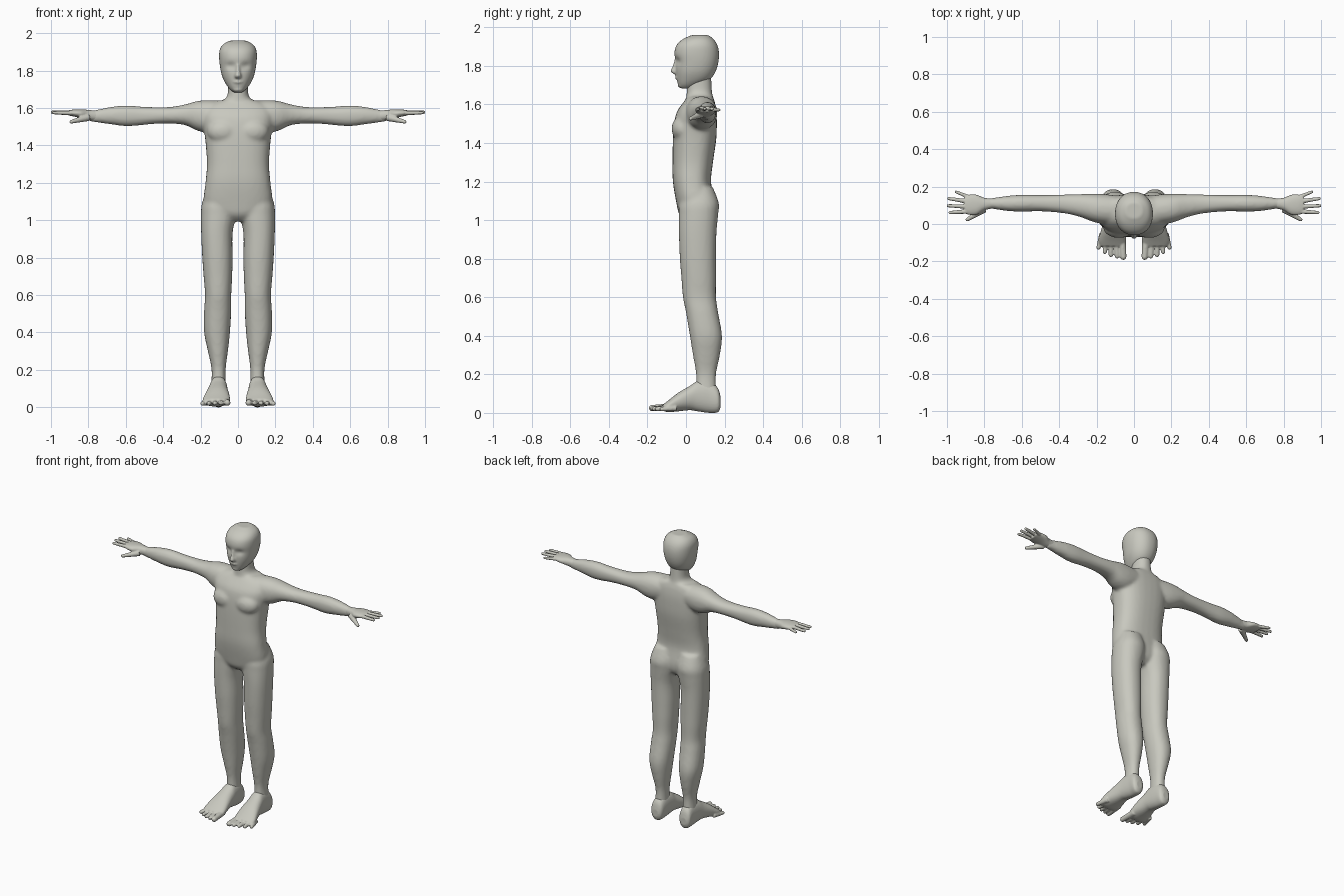
import bpy, bmesh, math
from mathutils import Vector, Matrix

skin = bpy.data.materials.new("clay_grey")
skin.diffuse_color = (0.58, 0.58, 0.52, 1)


def spline(rings, steps=4):
    """Smoothly fill in rings between the given ones (Catmull-Rom)."""
    out = []
    for i in range(len(rings) - 1):
        p0, p1 = rings[max(i - 1, 0)], rings[i]
        p2, p3 = rings[i + 1], rings[min(i + 2, len(rings) - 1)]
        for k in range(steps):
            t = k / steps
            out.append([0.5 * (2 * b + (c - a) * t + (2 * a - 5 * b + 4 * c - d) * t * t
                               + (3 * b - a - 3 * c + d) * t ** 3)
                        for a, b, c, d in zip(p0, p1, p2, p3)])
    return out + [list(rings[-1])]


def loft(bm, axis, rings, side=1, power=2.2, n=32):
    """Skin rounded sections (position, a0, a1, b0, b1) along an axis."""
    loops = []
    for t, a0, a1, b0, b1 in spline(rings):
        loop = []
        for k in range(n):
            c, s = math.cos(math.tau * k / n), math.sin(math.tau * k / n)
            a = (a0 + a1) / 2 + (a1 - a0) / 2 * math.copysign(abs(c) ** (2 / power), c)
            b = (b0 + b1) / 2 + (b1 - b0) / 2 * math.copysign(abs(s) ** (2 / power), s)
            x, y, z = {'X': (t, a, b), 'Y': (a, t, b), 'Z': (a, b, t)}[axis]
            loop.append(bm.verts.new((x * side, y, z)))
        loops.append(loop)
    for lo, hi in zip(loops, loops[1:]):
        for k in range(n):
            bm.faces.new((lo[k], lo[(k + 1) % n], hi[(k + 1) % n], hi[k]))
    bm.faces.new(loops[0])
    bm.faces.new(loops[-1])


def digit(bm, start, end, r0, r1, side):
    """Tapered finger or toe with a rounded tip."""
    p, q = Vector(start), Vector(end)
    p.x *= side
    q.x *= side
    d = q - p
    q = q - d.normalized() * r1 * 0.7
    d = q - p
    rot = d.to_track_quat('Z', 'Y').to_matrix().to_4x4()
    bmesh.ops.create_cone(bm, cap_ends=True, segments=12, radius1=r0, radius2=r1,
                          depth=d.length, matrix=Matrix.Translation((p + q) / 2) @ rot)
    bmesh.ops.create_uvsphere(bm, u_segments=12, v_segments=8, radius=r1,
                              matrix=Matrix.Translation(q))


def ball(bm, centre, size):
    bmesh.ops.create_uvsphere(bm, u_segments=24, v_segments=16, radius=1,
                              matrix=Matrix.Translation(centre) @ Matrix.Diagonal((*size, 1)))


def finish(bm, name, voxel, smooth):
    """Fuse the pieces of a part into one smooth skin."""
    bmesh.ops.recalc_face_normals(bm, faces=bm.faces)
    me = bpy.data.meshes.new(name)
    bm.to_mesh(me)
    bm.free()
    me.materials.append(skin)
    ob = bpy.data.objects.new(name, me)
    bpy.context.collection.objects.link(ob)
    rm = ob.modifiers.new("fuse", 'REMESH')
    rm.mode = 'VOXEL'
    rm.voxel_size = voxel
    rm.use_smooth_shade = True
    sm = ob.modifiers.new("soften", 'SMOOTH')
    sm.factor = 0.5
    sm.iterations = smooth


# Body: torso, neck, chest, arms and legs
body = bmesh.new()
loft(body, 'Z', [(z, -w, w, y0, y1) for z, w, y0, y1 in (
    (0.995, .05, .0, .10), (1.03, .13, -.035, .135), (1.09, .182, -.05, .145),
    (1.20, .174, -.068, .13), (1.30, .166, -.07, .14), (1.42, .174, -.068, .157),
    (1.50, .185, -.062, .16), (1.56, .19, -.048, .158), (1.61, .17, -.015, .15),
    (1.64, .11, .01, .14))], power=2.5)
loft(body, 'Z', [(z, -w, w, y0, y1) for z, w, y0, y1 in (
    (1.58, .13, -.02, .145), (1.63, .092, .0, .14), (1.66, .06, .003, .136),
    (1.70, .053, .005, .133), (1.76, .053, .01, .13))])
for s in (1, -1):
    ball(body, (s * .08, -.02, 1.475), (.085, .055, .065))
    loft(body, 'X', [(.08, .0, .15, 1.49, 1.638), (.16, .0, .16, 1.47, 1.642),
                     (.22, .012, .162, 1.48, 1.637), (.28, .035, .16, 1.508, 1.62),
                     (.36, .055, .158, 1.517, 1.606), (.45, .065, .155, 1.515, 1.605),
                     (.52, .068, .155, 1.508, 1.608), (.60, .066, .156, 1.503, 1.613),
                     (.68, .07, .15, 1.513, 1.606), (.77, .083, .137, 1.525, 1.588),
                     (.80, .08, .138, 1.532, 1.588)], s)
    loft(body, 'Z', [(1.17, .02, .165, .0, .14), (1.09, .006, .193, -.035, .17),
                     (1.03, .01, .198, -.038, .167), (.93, .029, .197, -.037, .158),
                     (.80, .029, .191, -.032, .156), (.70, .031, .184, -.024, .156),
                     (.60, .036, .176, -.016, .156), (.52, .036, .181, .0, .167),
                     (.40, .043, .181, .02, .187), (.30, .054, .161, .036, .176),
                     (.20, .066, .141, .052, .156), (.10, .065, .145, .05, .158)], s)
finish(body, "body", .01, 6)

# Head with eye hollows, nose and chin
head = bmesh.new()
loft(head, 'Z', [(z, -w, w, y0, y1) for z, w, y0, y1 in (
    (1.683, .022, -.026, .03), (1.70, .043, -.04, .07), (1.73, .066, -.048, .125),
    (1.77, .085, -.053, .153), (1.82, .096, -.055, .168), (1.87, .101, -.06, .171),
    (1.91, .098, -.048, .162), (1.94, .08, -.015, .142), (1.96, .045, .03, .115))], n=48)
for v in head.verts:
    if v.co.y < 0.03:
        d = ((abs(v.co.x) - .04) / .025) ** 2 + ((v.co.z - 1.825) / .018) ** 2
        v.co.y += .012 * math.exp(-d)
loft(head, 'Z', [(1.757, -.016, .016, -.06, -.03), (1.772, -.018, .018, -.08, -.03),
                 (1.80, -.011, .011, -.069, -.03), (1.84, -.009, .009, -.058, -.03)])
ball(head, (0, -.037, 1.74), (.03, .02, .012))
ball(head, (0, -.026, 1.70), (.028, .017, .014))
finish(head, "head", .006, 4)

fingers = (((.86, .135, 1.572), (.957, .174, 1.572), .012, .008),
           ((.87, .118, 1.575), (.997, .137, 1.577), .013, .009),
           ((.87, .092, 1.576), (1.0, .098, 1.578), .013, .009),
           ((.87, .068, 1.574), (.99, .061, 1.575), .013, .009),
           ((.80, .08, 1.55), (.897, .02, 1.525), .02, .01))
toes = (((.064, -.07, .03), (.056, -.188, .024), .02, .017),
        ((.096, -.07, .03), (.090, -.182, .022), .016, .012),
        ((.123, -.07, .028), (.124, -.174, .021), .016, .012),
        ((.148, -.06, .027), (.157, -.158, .02), .016, .012),
        ((.170, -.05, .025), (.192, -.134, .019), .016, .012))

for s, label in ((1, "left"), (-1, "right")):
    # Hand: palm and five fingers
    hand = bmesh.new()
    loft(hand, 'X', [(.75, .085, .135, 1.53, 1.585), (.80, .073, .14, 1.535, 1.59),
                     (.84, .05, .156, 1.546, 1.593), (.88, .049, .157, 1.555, 1.592),
                     (.905, .058, .148, 1.56, 1.588)], s)
    for f in fingers:
        digit(hand, *f, s)
    finish(hand, label + "_hand", .004, 3)

    # Foot: heel, instep and five toes
    foot = bmesh.new()
    loft(foot, 'Y', [(.18, .085, .128, .03, .08), (.165, .066, .146, .003, .13),
                     (.12, .06, .148, .0, .165), (.06, .056, .154, .008, .165),
                     (.02, .053, .162, .014, .14), (-.04, .045, .178, .008, .105),
                     (-.09, .042, .19, .004, .066), (-.118, .05, .18, .01, .045)], s)
    for t in toes:
        digit(foot, *t, s)
    finish(foot, label + "_foot", .005, 3)
